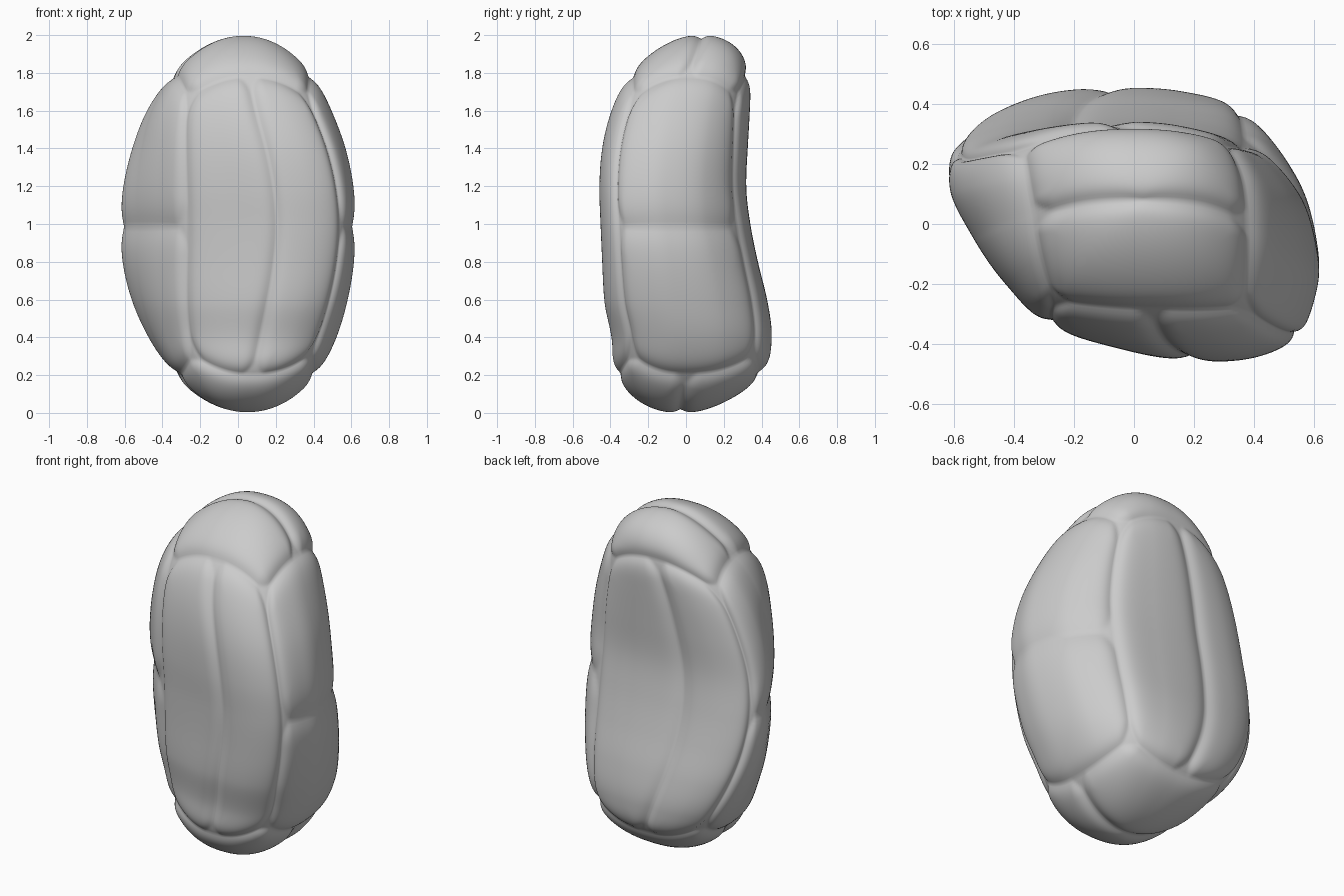
import bpy, bmesh
from math import pi, tan, atan2, cos, sin, hypot, exp, copysign
from mathutils import Vector

old = bpy.data.objects.get("Cube")
if old:
    bpy.data.objects.remove(old, do_unlink=True)

N = 72            # grid cells along each of the six panel pairs
STRETCH = 1.31    # pushes the panel ends toward the poles

# Waist cross-section, counter-clockwise from the +x side
SECTION = [(.61, -.1), (.545, .11), (.37, .28), (.11, .328), (-.2, .33), (-.43, .31),
           (-.58, .24), (-.61, .12), (-.53, -.04), (-.42, -.19), (-.27, -.33), (-.02, -.41),
           (.2, -.45), (.4, -.44), (.54, -.37), (.6, -.24)]
SECTION = [Vector((x / .61, (y + .06) / .39)) for x, y in SECTION]
# Depth, forward bend and sideways bend of the body from bottom to top
DEPTH = [.65, .63, .53, .47, .42, .395, .395, .42, .46, .52, .58]
BEND = [-.03, .015, .03, 0, -.03, -.055, -.07, -.06, -.03, .02, .08]
LEAN = [.05, .035, .018, .005, 0, 0, 0, 0, 0, .015, .03]


def spline(a, b, c, d, t):
    return b + (c - a) * (t / 2) + (a * 2 - b * 5 + c * 4 - d) * (t * t / 2) \
        + (b * 3 - a - c * 3 + d) * (t ** 3 / 2)


def along(values, z):
    s = min(max((z + 1) * 5, 0), 9.9999)
    i = int(s)
    pick = [values[min(max(i + k, 0), 10)] for k in (-1, 0, 1, 2)]
    return spline(*pick, s - i)


def around(angle):
    s = (angle / (2 * pi) * 16) % 16
    i = int(s)
    return spline(*[SECTION[(i + k) % 16] for k in (-1, 0, 1, 2)], s - i)


def boxy(c):
    return copysign(abs(c) ** .85, c)


def body_point(p):
    """Bend a unit-sphere point into the body."""
    r, a = hypot(p.x, p.y), atan2(p.y, p.x)
    end = Vector((boxy(cos(a)), boxy(sin(a))))
    ring = around(a).lerp(end, abs(p.z) ** 1.8)
    return Vector((along(LEAN, p.z) + .622 * r * ring.x,
                   along(BEND, p.z) + along(DEPTH, p.z) * r * ring.y,
                   1 + 1.002 * p.z - .015 * (1 - p.z * p.z)))


def groove(u, v):
    """Groove depth at a point on a pair of panels divided at u = 0."""
    radius = .2
    qx = abs(abs(u) - .5) - (.5 - radius)
    qy = abs(v) - (1 - radius)
    inside = radius - hypot(max(qx, 0), max(qy, 0)) - min(max(qx, qy), 0)
    return .022 * exp(-(max(inside, 0) / .08) ** 1.3)


# Six panel pairs: outward, across the dividing seam, along it
X, Y, Z = Vector((1, 0, 0)), Vector((0, 1, 0)), Vector((0, 0, 1))
bm = bmesh.new()
cut = bm.verts.layers.float.new("groove")
for normal, across, lengthwise in ((X, Z, Y), (Y, X, Z), (Z, Y, X)):
    for side in (1, -1):
        grid = []
        for i in range(N + 1):
            for j in range(N + 1):
                u, v = 2 * i / N - 1, 2 * j / N - 1
                p = normal * side + across * tan(u * pi / 4) + lengthwise * tan(v * pi / 4)
                p.z *= STRETCH
                vert = bm.verts.new(body_point(p.normalized()))
                vert[cut] = groove(u, v)
                grid.append(vert)
        for i in range(N):
            for j in range(N):
                k = i * (N + 1) + j
                bm.faces.new((grid[k], grid[k + 1], grid[k + N + 2], grid[k + N + 1]))
bmesh.ops.remove_doubles(bm, verts=bm.verts, dist=.0001)
bmesh.ops.recalc_face_normals(bm, faces=bm.faces)
bm.normal_update()

# Press the seams inward
pressed = [v.co - v.normal * v[cut] for v in bm.verts]
for v, co in zip(bm.verts, pressed):
    v.co = co
bm.verts.layers.float.remove(cut)

mesh = bpy.data.meshes.new("panelled_body")
bm.to_mesh(mesh)
bm.free()
body = bpy.data.objects.new("panelled_body", mesh)
bpy.context.collection.objects.link(body)

grey = bpy.data.materials.new("plain_grey")
grey.use_nodes = True
colour = (.6, .6, .6, 1)
grey.diffuse_color = colour
grey.node_tree.nodes["Principled BSDF"].inputs["Base Color"].default_value = colour
mesh.materials.append(grey)
for f in mesh.polygons:
    f.use_smooth = True
